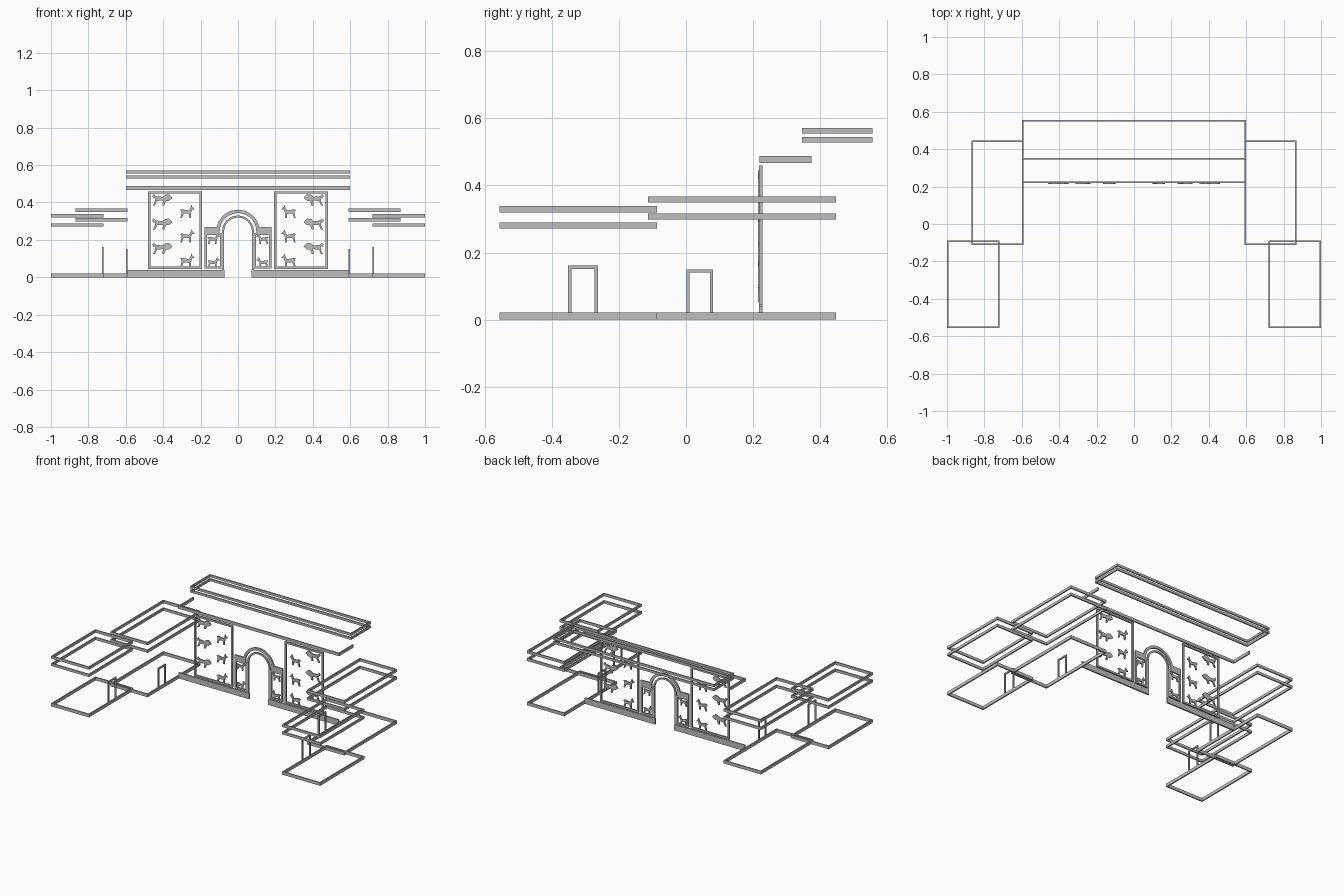
import bpy, bmesh, math
from mathutils import Vector

cube = bpy.data.objects.get("Cube")
if cube:
    bpy.data.objects.remove(cube)

trim = bpy.data.materials.new("stone grey")
trim.use_nodes = True
trim.diffuse_color = (0.52, 0.52, 0.52, 1)
trim.node_tree.nodes["Principled BSDF"].inputs["Base Color"].default_value = (0.52, 0.52, 0.52, 1)

T = 0.008            # plan thickness of the thin trims
WALL = 0.223         # y of the gate wall


def place(axis, a, b, depth):
    """Point in the plane perpendicular to the axis."""
    return {"x": (depth, a, b), "y": (a, depth, b), "z": (a, b, depth)}[axis]


def extrude(name, polys, axis, lo, hi):
    """Extrude flat polygons that may share edges into one solid."""
    bm = bmesh.new()
    for poly in polys:
        bm.faces.new([bm.verts.new(place(axis, a, b, lo)) for a, b in poly])
    bmesh.ops.remove_doubles(bm, verts=bm.verts[:], dist=1e-5)
    grown = bmesh.ops.extrude_face_region(bm, geom=bm.faces[:], use_keep_orig=True)
    shift = Vector(place(axis, 0, 0, hi - lo))
    for v in grown["geom"]:
        if isinstance(v, bmesh.types.BMVert):
            v.co += shift
    bmesh.ops.recalc_face_normals(bm, faces=bm.faces[:])
    mesh = bpy.data.meshes.new(name)
    bm.to_mesh(mesh)
    bm.free()
    mesh.materials.append(trim)
    obj = bpy.data.objects.new(name, mesh)
    bpy.context.collection.objects.link(obj)


def strip(name, outer, inner, axis, lo, hi, closed=True):
    """Band between two matching outlines."""
    n = len(outer)
    polys = []
    for i in range(n if closed else n - 1):
        j = (i + 1) % n
        polys.append([outer[i], outer[j], inner[j], inner[i]])
    extrude(name, polys, axis, lo, hi)


def rect(a0, a1, b0, b1, inset=0):
    return [(a0 + inset, b0 + inset), (a1 - inset, b0 + inset),
            (a1 - inset, b1 - inset), (a0 + inset, b1 - inset)]


def ring(name, a0, a1, b0, b1, axis, lo, hi, t=T):
    strip(name, rect(a0, a1, b0, b1), rect(a0, a1, b0, b1, t), axis, lo, hi)


def block(name, x0, x1, z0, z1):
    extrude(name, [rect(x0, x1, z0, z1)], "y", WALL - 0.005, WALL + 0.005)


def door(name, y0, y1, top, x, t=0.01):
    outer = [(y0, 0), (y0, top), (y1, top), (y1, 0)]
    inner = [(y0 + t, 0), (y0 + t, top - t), (y1 - t, top - t), (y1 - t, 0)]
    strip(name, outer, inner, "x", x - T / 2, x + T / 2, closed=False)


# Animal outlines facing +x, in a unit-wide box centred on zero
LION = [(-.5, .18), (-.42, .06), (-.34, .1), (-.36, -.08), (-.46, -.28), (-.36, -.28),
        (-.26, -.06), (.04, -.04), (0, -.28), (.1, -.28), (.18, -.06), (.32, -.06),
        (.5, .08), (.44, .16), (.32, .27), (.14, .24), (0, .14), (-.3, .17), (-.42, .27)]
DEER = [(-.5, .08), (-.4, .1), (-.36, -.08), (-.44, -.42), (-.34, -.42), (-.22, -.12),
        (.12, -.12), (.16, -.42), (.26, -.42), (.28, -.04), (.36, .16), (.5, .16),
        (.48, .24), (.36, .32), (.32, .46), (.26, .32), (.14, .08), (-.36, .18)]


def animal(name, outline, x, z, size, s):
    pts = [(s * (x + a * size), z + b * size) for a, b in outline]
    extrude(name, [pts], "y", WALL - 0.008, WALL)


for side, s in (("left", 1), ("right", -1)):
    def span(x0, x1):
        return sorted((s * x0, s * x1))

    # Outer and inner wings: base band and two eave bands each
    for wing, (x0, x1), y0, y1, bands in (
            ("outer_wing", span(0.718, 1), -0.556, -0.087, ((.271, .289), (.32, .338))),
            ("inner_wing", span(0.592, 0.87), -0.113, 0.447, ((.298, .316), (.349, .367)))):
        ring(f"{side}_{wing}_base", x0, x1, y0, y1, "z", 0, 0.021)
        for i, (lo, hi) in enumerate(bands):
            ring(f"{side}_{wing}_eave_{i}", x0, x1, y0, y1, "z", lo, hi)

    # Doors in the courtyard walls
    door(f"{side}_outer_door", -0.351, -0.262, 0.161, s * 0.722)
    door(f"{side}_inner_door", 0.001, 0.081, 0.15, s * 0.596)

    # Gate wall plinth
    block(f"{side}_plinth", *span(0.072, 0.594), 0, 0.039)

    # Large relief panel
    ring(f"{side}_panel_frame", *span(0.193, 0.48), 0.045, 0.459, "y",
         WALL - 0.005, WALL + 0.005, 0.012)
    for i in range(3):
        animal(f"{side}_lion_{i}", LION, -0.405, 0.155 + i * 0.13, 0.108, -s)
        animal(f"{side}_deer_{i}", DEER, -0.273, 0.09 + i * 0.13, 0.08, -s)

    # Pier beside the arch
    ring(f"{side}_pier_frame", *span(0.085, 0.178), 0.046, 0.238, "y",
         WALL - 0.005, WALL + 0.005, 0.011)
    block(f"{side}_pier_cap", *span(0.098, 0.178), 0.236, 0.27)
    block(f"{side}_arch_jamb", *span(0.074, 0.085), 0.039, 0.245)
    for i in range(2):
        animal(f"{side}_pier_deer_{i}", DEER, -0.132, 0.08 + i * 0.125, 0.066, -s)


# Arch mouldings
def arc(radius, z=0.245, n=24):
    return [(radius * math.cos(math.pi * i / n), z + radius * math.sin(math.pi * i / n))
            for i in range(n + 1)]


for name, r0, r1 in (("arch_outer", 0.098, 0.116), ("arch_inner", 0.074, 0.085)):
    strip(name, arc(r1), arc(r0), "y", WALL - 0.005, WALL + 0.005, closed=False)

# Lower hall eave, open at the back
X, Y0, Y1 = 0.598, 0.219, 0.374
strip("hall_lower_eave", [(-X, Y1), (-X, Y0), (X, Y0), (X, Y1)],
      [(-X + T, Y1), (-X + T, Y0 + T), (X - T, Y0 + T), (X - T, Y1)],
      "z", 0.467, 0.487, closed=False)

# Upper hall eaves
for i, (lo, hi) in enumerate(((0.528, 0.544), (0.555, 0.571))):
    ring(f"hall_upper_eave_{i}", -X, X, 0.346, 0.556, "z", lo, hi)
